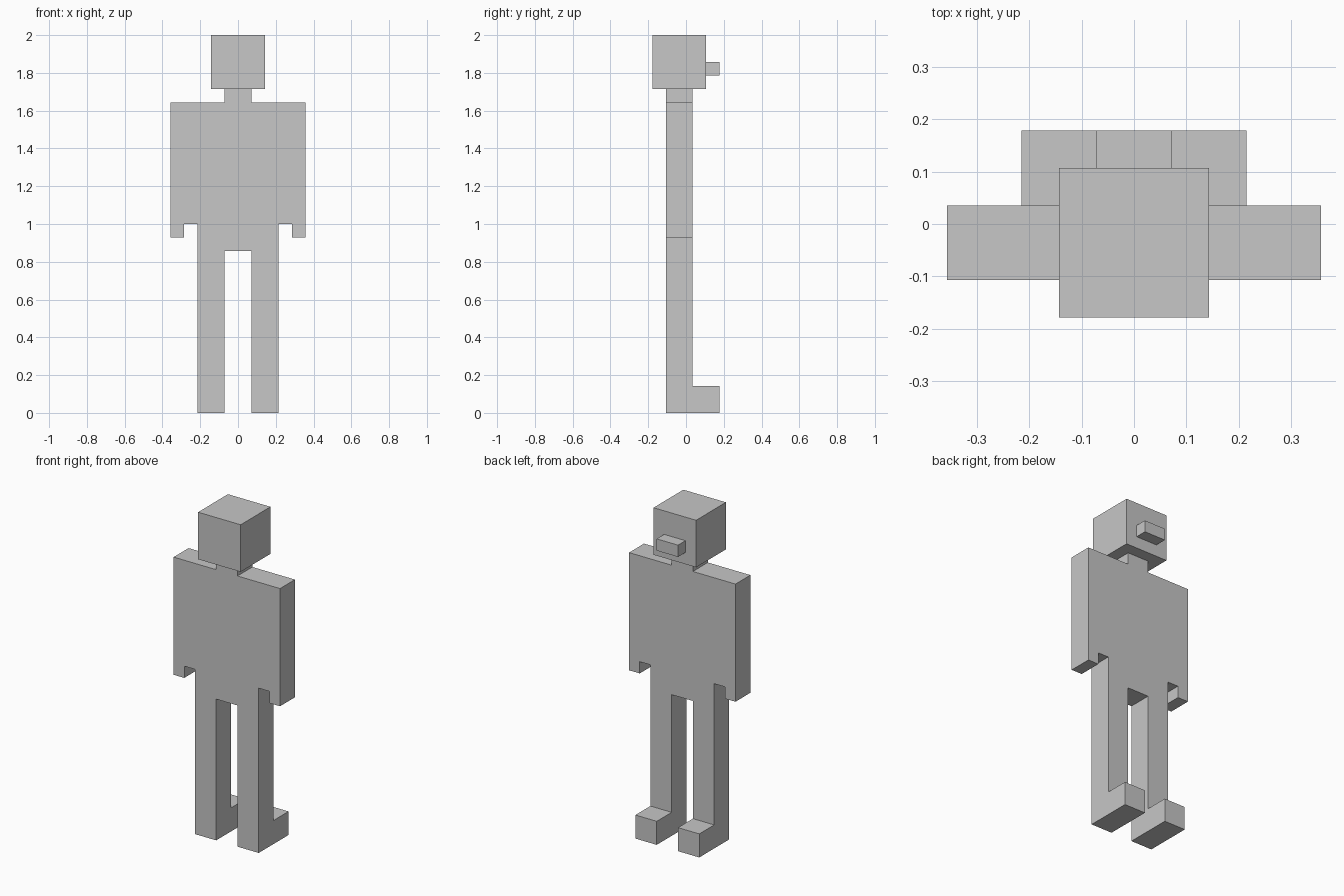
import bpy
import bmesh
from mathutils import Vector

U = 1 / 14  # grid unit: the figure is 28 units tall

cube = bpy.data.objects.get("Cube")
if cube:
    bpy.data.objects.remove(cube, do_unlink=True)

grey = bpy.data.materials.new("light grey")
grey.use_nodes = True
grey.diffuse_color = (0.57, 0.57, 0.57, 1)
grey.node_tree.nodes["Principled BSDF"].inputs["Base Color"].default_value = grey.diffuse_color


def prism(name, outline, depth):
    """Extrude a flat outline of 3D points (in units) along the depth vector."""
    bm = bmesh.new()
    face = bm.faces.new([bm.verts.new(Vector(p) * U) for p in outline])
    new = bmesh.ops.extrude_face_region(bm, geom=[face], use_keep_orig=True)["geom"]
    moved = [v for v in new if isinstance(v, bmesh.types.BMVert)]
    bmesh.ops.translate(bm, verts=moved, vec=Vector(depth) * U)
    bmesh.ops.recalc_face_normals(bm, faces=bm.faces)
    mesh = bpy.data.meshes.new(name)
    bm.to_mesh(mesh)
    bm.free()
    mesh.materials.append(grey)
    obj = bpy.data.objects.new(name, mesh)
    bpy.context.collection.objects.link(obj)


def box(name, x, y, z):
    """Box from (low, high) ranges in units."""
    base = [(x[0], y[0], z[0]), (x[1], y[0], z[0]), (x[1], y[1], z[0]), (x[0], y[1], z[0])]
    prism(name, base, (0, 0, z[1] - z[0]))


# Torso with neck, shoulders, hanging hands and hips: half outline, mirrored
half = [(3, 12), (3, 14), (4, 14), (4, 13), (5, 13), (5, 23), (1, 23), (1, 24)]
outline = half + [(-x, z) for x, z in reversed(half)]
prism("torso", [(x, -1.5, z) for x, z in outline], (0, 2, 0))

# Legs, each an L-shaped side profile including the foot
leg = [(-1.5, 0), (2.5, 0), (2.5, 2), (0.5, 2), (0.5, 12), (-1.5, 12)]
for name, x in (("left_leg", 1), ("right_leg", -3)):
    prism(name, [(x, y, z) for y, z in leg], (2, 0, 0))

# Head and the small block on its back
box("head", (-2, 2), (-2.5, 1.5), (24, 28))
box("head_block", (-1, 1), (1.5, 2.5), (25, 26))
